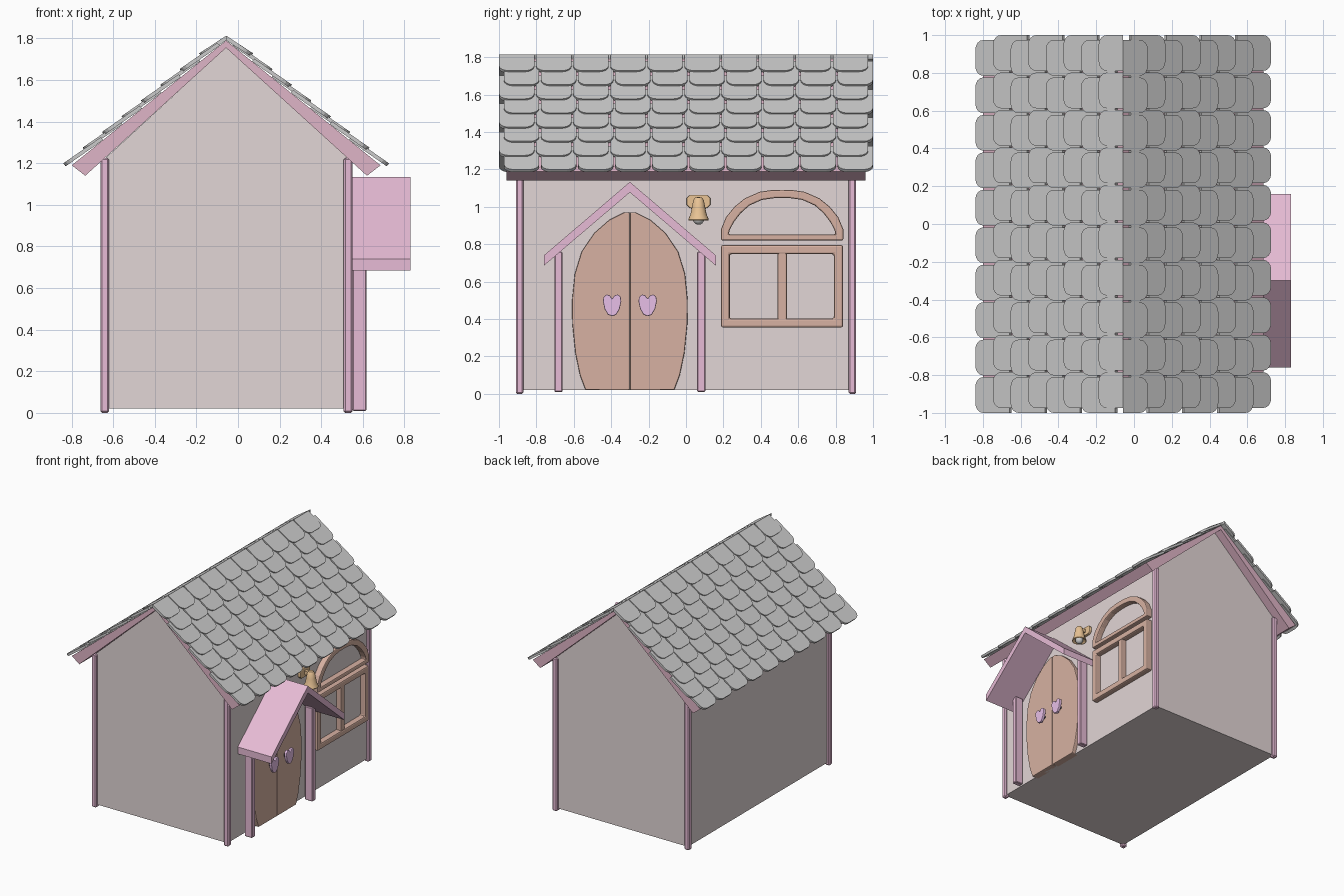
import bpy, bmesh, math
from mathutils import Vector

if "Cube" in bpy.data.objects:
    bpy.data.objects.remove(bpy.data.objects["Cube"])

XC = -0.057            # ridge line
WALL_L, WALL_R = -0.64, 0.53


def material(name, rgb):
    m = bpy.data.materials.new(name)
    m.diffuse_color = (*rgb, 1)
    m.use_nodes = True
    m.node_tree.nodes["Principled BSDF"].inputs["Base Color"].default_value = m.diffuse_color
    return m


WALL = material("wall_pale", (0.76, 0.67, 0.67))
PINK = material("trim_pink", (0.80, 0.50, 0.67))
ROSE = material("roof_rose", (0.74, 0.46, 0.57))
WOOD = material("wood_brown", (0.68, 0.44, 0.36))
BRASS = material("lamp_orange", (0.82, 0.55, 0.30))
LILAC = material("heart_lilac", (0.80, 0.52, 0.80))
BLACK = material("knob_black", (0.04, 0.04, 0.04))


def finish(name, bm, mat=None, bevel=0, segs=2, smooth=False):
    bmesh.ops.recalc_face_normals(bm, faces=bm.faces)
    me = bpy.data.meshes.new(name)
    bm.to_mesh(me)
    bm.free()
    ob = bpy.data.objects.new(name, me)
    bpy.context.collection.objects.link(ob)
    if mat:
        me.materials.append(mat)
    if bevel:
        b = ob.modifiers.new("soft_edges", 'BEVEL')
        b.width, b.segments, b.limit_method = bevel, segs, 'ANGLE'
        b.angle_limit = math.radians(40)
    if smooth:
        bpy.ops.object.select_all(action='DESELECT')
        ob.select_set(True)
        bpy.context.view_layer.objects.active = ob
        bpy.ops.object.shade_smooth_by_angle(angle=math.radians(40))
    return ob


def add_prism(bm, lower, upper):
    """Closed solid between two matching loops of points."""
    a = [bm.verts.new(p) for p in lower]
    b = [bm.verts.new(p) for p in upper]
    n = len(a)
    bm.faces.new(a)
    bm.faces.new(b[::-1])
    for i in range(n):
        bm.faces.new((a[i], a[(i + 1) % n], b[(i + 1) % n], b[i]))


def prism_y(name, pts, y0, y1, mat, **kw):      # (x, z) profile along y
    bm = bmesh.new()
    add_prism(bm, [(x, y0, z) for x, z in pts], [(x, y1, z) for x, z in pts])
    return finish(name, bm, mat, **kw)


def prism_x(name, pts, x0, x1, mat, **kw):      # (y, z) profile along x
    bm = bmesh.new()
    add_prism(bm, [(x0, y, z) for y, z in pts], [(x1, y, z) for y, z in pts])
    return finish(name, bm, mat, **kw)


def rect(a0, a1, b0, b1):
    return [(a0, b0), (a1, b0), (a1, b1), (a0, b1)]


def mirrored(half, c):
    """Half outline from bottom to top, mirrored around y = c."""
    return [(c + w, z) for w, z in half] + [(c - w, z) for w, z in half[::-1] if w > 0]


def ring_x(name, outer, inner, x0, x1, mat, **kw):
    bm = bmesh.new()
    loops = [[bm.verts.new((x, y, z)) for y, z in pts]
             for pts, x in ((outer, x0), (outer, x1), (inner, x1), (inner, x0))]
    n = len(outer)
    for k in range(4):
        p, q = loops[k], loops[(k + 1) % 4]
        for i in range(n):
            j = (i + 1) % n
            bm.faces.new((p[i], p[j], q[j], q[i]))
    return finish(name, bm, mat, **kw)


def lathe(name, prof, x, y, mat, n=20):
    bm = bmesh.new()
    vs = [bm.verts.new((x + r, y, z)) for r, z in prof]
    es = [bm.edges.new((vs[i], vs[i + 1])) for i in range(len(vs) - 1)]
    bmesh.ops.spin(bm, geom=vs + es, cent=(x, y, 0), axis=(0, 0, 1),
                   angle=2 * math.pi, steps=n)
    bmesh.ops.remove_doubles(bm, verts=bm.verts, dist=1e-5)
    return finish(name, bm, mat, smooth=True)


# House body and corner posts
prism_y("house_walls", [(WALL_L, 0.02), (WALL_R, 0.02), (WALL_R, 1.222), (XC, 1.757), (WALL_L, 1.222)],
        -0.89, 0.89, WALL)
for i, (x, y) in enumerate((x, y) for x in (-0.641, 0.529) for y in (-0.889, 0.889)):
    prism_y(f"corner_post_{i + 1}", rect(x - 0.021, x + 0.021, 0, 1.225),
            y - 0.021, y + 0.021, PINK, bevel=0.008, segs=1)

# Roof panel, thicker toward the eaves
edge = [(0, 1.79), (0.742, 1.19), (0.677, 1.14), (0, 1.755)]
prism_y("roof_panel", [(XC + w, z) for w, z in edge] +
        [(XC - w, z) for w, z in (edge[2], edge[1])], -0.96, 0.96, ROSE)

# Roof tiles: overlapping rows with rounded lower corners
TH = math.atan(0.81)
HALF_W, R, LEN, THICK = 0.0945, 0.05, 0.22, 0.018
for side, label in ((1, "right"), (-1, "left")):
    down = Vector((side * math.cos(TH), 0, -math.sin(TH)))
    up = Vector((side * math.sin(TH), 0, math.cos(TH)))
    bm = bmesh.new()
    for row in range(8):
        s = 0.14 + 0.12 * row
        length = min(LEN, s)
        arc = [math.radians(a) for a in (0, 22.5, 45, 67.5, 90)]
        corner = [(s - R + R * math.cos(a), HALF_W - R + R * math.sin(a)) for a in arc]
        outline = corner + [(s - length, HALF_W), (s - length, -HALF_W)] + \
            [(u, -v) for u, v in corner[::-1]]
        shift = 0.013 if (row % 2) == (side > 0) else -0.013
        for col in range(10):
            yc = (col - 4.5) * 0.1983 + shift

            def place(u, v, h):
                lift = h + 0.016 * (u - s + length) / length
                return Vector((XC, yc + v, 1.79)) + down * u + up * lift
            low = [place(u, v, 0) for u, v in outline]
            top = [place(u, v, THICK) for u, v in outline]
            if length == s:          # mitre the top row at the ridge
                for p, (u, v) in zip(top, outline):
                    if u == 0:
                        p.x, p.z = XC, 1.79 + THICK / math.cos(TH)
            add_prism(bm, low, top)
    finish(f"roof_tiles_{label}", bm)

# Double door
DC = -0.30
half_door = [(0.237, 0.02), (0.267, 0.1), (0.292, 0.22), (0.308, 0.38), (0.309, 0.5), (0.295, 0.64),
             (0.258, 0.76), (0.19, 0.86), (0.11, 0.93), (0.03, 0.97)]
for s, label in ((1, "right"), (-1, "left")):
    leaf = [(DC + s * 0.001, 0.02)] + [(DC + s * w, z) for w, z in half_door] + [(DC + s * 0.001, 0.97)]
    prism_x(f"door_leaf_{label}", leaf, 0.50, 0.56, WOOD, bevel=0.006)
    # Heart handle on a dark stem
    yc = DC + s * 0.095
    heart = [(0, -0.06), (0.022, -0.052), (0.04, -0.022), (0.049, 0.02), (0.046, 0.043), (0.031, 0.056),
             (0.014, 0.052), (0, 0.034)]
    prism_x(f"heart_handle_{label}", mirrored([(w, z + 0.475) for w, z in heart], yc),
            0.585, 0.608, LILAC, bevel=0.005)
    stem = [(yc + 0.015 * math.cos(k * math.pi / 6), 0.475 + 0.015 * math.sin(k * math.pi / 6))
            for k in range(12)]
    prism_x(f"handle_stem_{label}", stem, 0.55, 0.59, BLACK)

# Porch posts and canopy
for s, label in ((1, "right"), (-1, "left")):
    y = DC + s * 0.382
    prism_x(f"porch_post_{label}", rect(y - 0.022, y + 0.022, 0.01, 0.76), 0.55, 0.617, PINK,
            bevel=0.005, segs=1)
prism_x("porch_canopy", [(DC, 1.133), (DC + 0.46, 0.74), (DC + 0.46, 0.685), (DC, 1.077),
                         (DC - 0.46, 0.685), (DC - 0.46, 0.74)], 0.53, 0.83, PINK)

# Window: lower frame with mullion, arched top frame
WC = 0.514
ring_x("window_frame", rect(0.187, 0.84, 0.355, 0.795), rect(0.234, 0.79, 0.403, 0.747),
       0.52, 0.575, WOOD, bevel=0.01)
prism_x("window_mullion", rect(WC - 0.025, WC + 0.025, 0.39, 0.76), 0.52, 0.57, WOOD, bevel=0.008)
outer = [(0.327, 0.82), (0.327, 0.88), (0.3, 0.945), (0.255, 1.0), (0.2, 1.045), (0.12, 1.08), (0.05, 1.09), (0, 1.091)]
inner = [(0.286, 0.853), (0.28, 0.876), (0.258, 0.918), (0.222, 0.965), (0.175, 1.007), (0.108, 1.037), (0.045, 1.046), (0, 1.047)]
ring_x("window_arch", mirrored(outer, WC), mirrored(inner, WC), 0.52, 0.575, WOOD, bevel=0.008)

# Wall lamp: plaque, arm, bell shade and bulb
LY, LX = 0.067, 0.60
prism_x("lamp_plaque", [(LY + sy * a, 1.028 + sz * b) for sy, sz, a, b in
                        ((1, 1, 0.045, 0.036), (-1, 1, 0.045, 0.036), (-1, 1, 0.064, 0.018), (-1, -1, 0.064, 0.018),
                         (-1, -1, 0.045, 0.036), (1, -1, 0.045, 0.036), (1, -1, 0.064, 0.018), (1, 1, 0.064, 0.018))],
        0.52, 0.55, BRASS, bevel=0.006)
prism_x("lamp_arm", rect(LY - 0.014, LY + 0.014, 1.015, 1.043), 0.54, LX, BRASS)
lathe("lamp_shade", [(0, 1.052), (0.018, 1.05), (0.028, 1.035), (0.035, 1.0), (0.043, 0.96), (0.055, 0.932),
                     (0.053, 0.926), (0.036, 0.945), (0, 0.96)], LX, LY, BRASS)
lathe("lamp_bulb", [(0.03 * math.sin(k * math.pi / 8), 0.934 + 0.03 * math.cos(k * math.pi / 8))
                    for k in range(9)], LX, LY, None)
